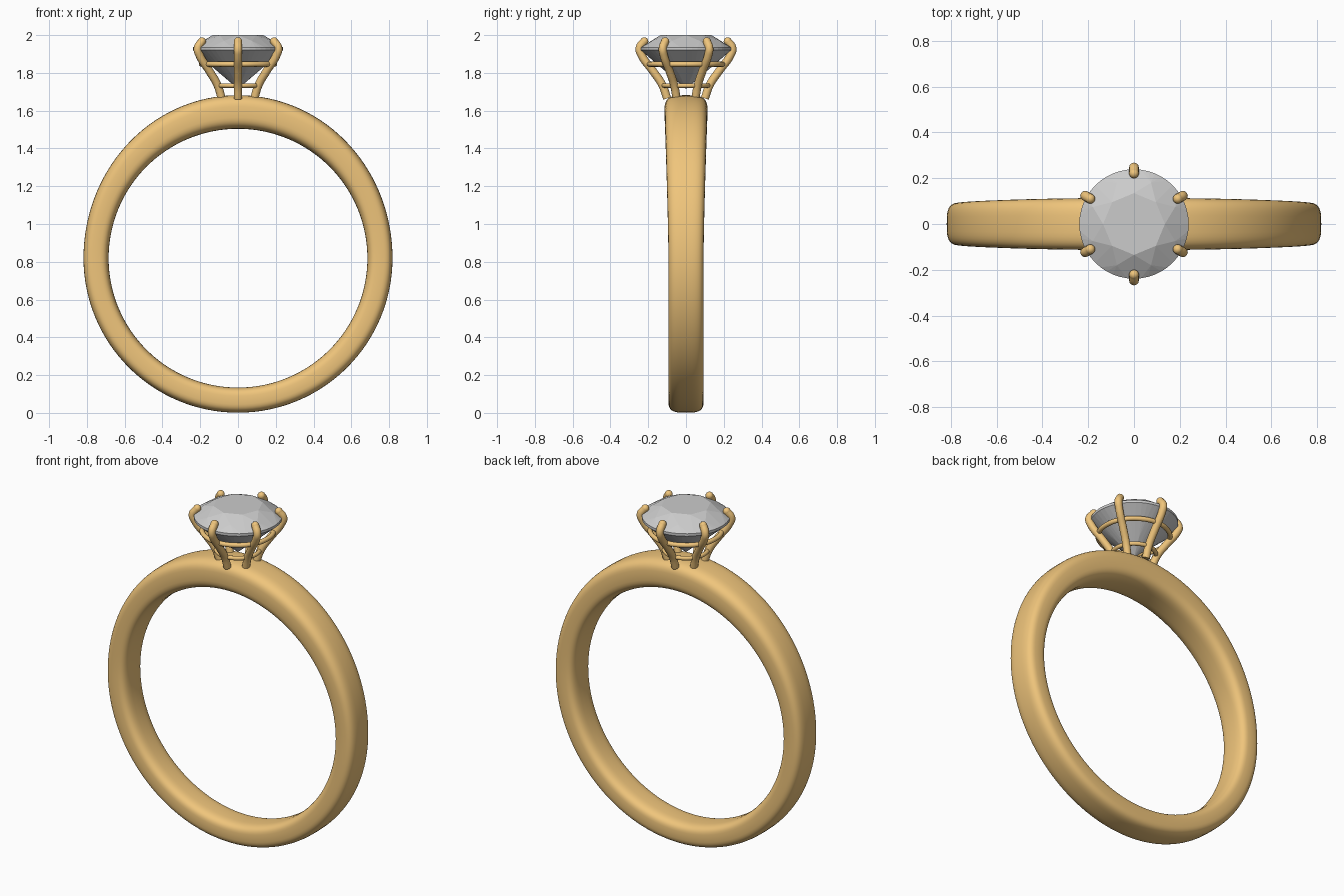
import bpy, bmesh, math
from math import sin, cos, pi, tau

if "Cube" in bpy.data.objects:
    bpy.data.objects.remove(bpy.data.objects["Cube"])

gold = bpy.data.materials.new("gold")
gold.diffuse_color = (0.87, 0.56, 0.2, 1)
gold.use_nodes = True
gold.node_tree.nodes["Principled BSDF"].inputs["Base Color"].default_value = gold.diffuse_color


def add_object(name, bm, mat=None, smooth=True):
    bmesh.ops.recalc_face_normals(bm, faces=bm.faces)
    me = bpy.data.meshes.new(name)
    bm.to_mesh(me)
    bm.free()
    ob = bpy.data.objects.new(name, me)
    bpy.context.collection.objects.link(ob)
    if mat:
        me.materials.append(mat)
    for p in me.polygons:
        p.use_smooth = smooth
    return ob


def circle(r, z, n, start=0.0):
    return [(r * cos(start + tau * i / n), r * sin(start + tau * i / n), z) for i in range(n)]


def spow(v, e):
    return math.copysign(abs(v) ** e, v)


# Band: superellipse section swept round the finger hole, thicker and wider at the top
bm = bmesh.new()
N, M, HOLE, CZ = 128, 40, 0.685, 0.819
rows = []
for i in range(N):
    a = tau * i / N
    s = max(0.0, sin(a))
    thick = 0.133 + 0.045 * s ** 2
    half = 0.093 + 0.021 * s ** 1.4
    row = []
    for j in range(M):
        t = tau * j / M
        r = HOLE + thick / 2 + thick / 2 * spow(cos(t), 0.6)
        row.append(bm.verts.new((r * cos(a), half * spow(sin(t), 0.6), CZ + r * sin(a))))
    rows.append(row)
for i in range(N):
    for j in range(M):
        p, q, k = rows[i], rows[(i + 1) % N], (j + 1) % M
        bm.faces.new((p[j], q[j], q[k], p[k]))
add_object("band", bm, gold)

# Stone: brilliant cut as the hull of its table, crown, girdle, pavilion and culet points
bm = bmesh.new()
pts = circle(0.135, 2.0, 8) + circle(0.195, 1.969, 8, pi / 8)
pts += circle(0.239, 1.935, 48) + circle(0.239, 1.92, 48)
pts += circle(0.09, 1.79, 8, pi / 8) + [(0, 0, 1.715)]
for co in pts:
    bm.verts.new(co)
bmesh.ops.convex_hull(bm, input=bm.verts)
bmesh.ops.dissolve_limit(bm, angle_limit=0.02, verts=bm.verts, edges=bm.edges)
add_object("stone", bm, smooth=False)


# Round wire through points, as a mesh
def wire(name, points, radius, cyclic=False):
    cu = bpy.data.curves.new(name, 'CURVE')
    cu.dimensions = '3D'
    cu.bevel_depth = radius
    cu.bevel_resolution = 4
    cu.resolution_u = 8
    cu.use_fill_caps = True
    sp = cu.splines.new('BEZIER')
    sp.bezier_points.add(len(points) - 1)
    for bp, co in zip(sp.bezier_points, points):
        bp.co = co
        bp.handle_left_type = bp.handle_right_type = 'AUTO'
    sp.use_cyclic_u = cyclic
    cu.materials.append(gold)
    ob = bpy.data.objects.new(name, cu)
    bpy.context.collection.objects.link(ob)
    bpy.ops.object.select_all(action='DESELECT')
    ob.select_set(True)
    bpy.context.view_layer.objects.active = ob
    bpy.ops.object.convert(target='MESH')
    bpy.ops.object.shade_smooth_by_angle(angle=math.radians(50))


# Six claws with ball tips folded over the girdle
profile = [(0.1, 1.665), (0.125, 1.735), (0.175, 1.81), (0.236, 1.895), (0.246, 1.93), (0.221, 1.967)]
for i in range(6):
    a = pi / 6 + i * pi / 3
    path = [(r * cos(a), r * sin(a), z) for r, z in profile]
    wire(f"claw_{i + 1}", path, 0.0215)
    bm = bmesh.new()
    bmesh.ops.create_uvsphere(bm, u_segments=16, v_segments=10, radius=0.0215)
    bmesh.ops.translate(bm, verts=bm.verts, vec=path[-1])
    add_object(f"claw_tip_{i + 1}", bm, gold)

# Gallery rails tying the claws together
wire("upper_rail", circle(0.194, 1.846, 12), 0.0135, True)
wire("lower_rail", circle(0.118, 1.733, 12), 0.012, True)
